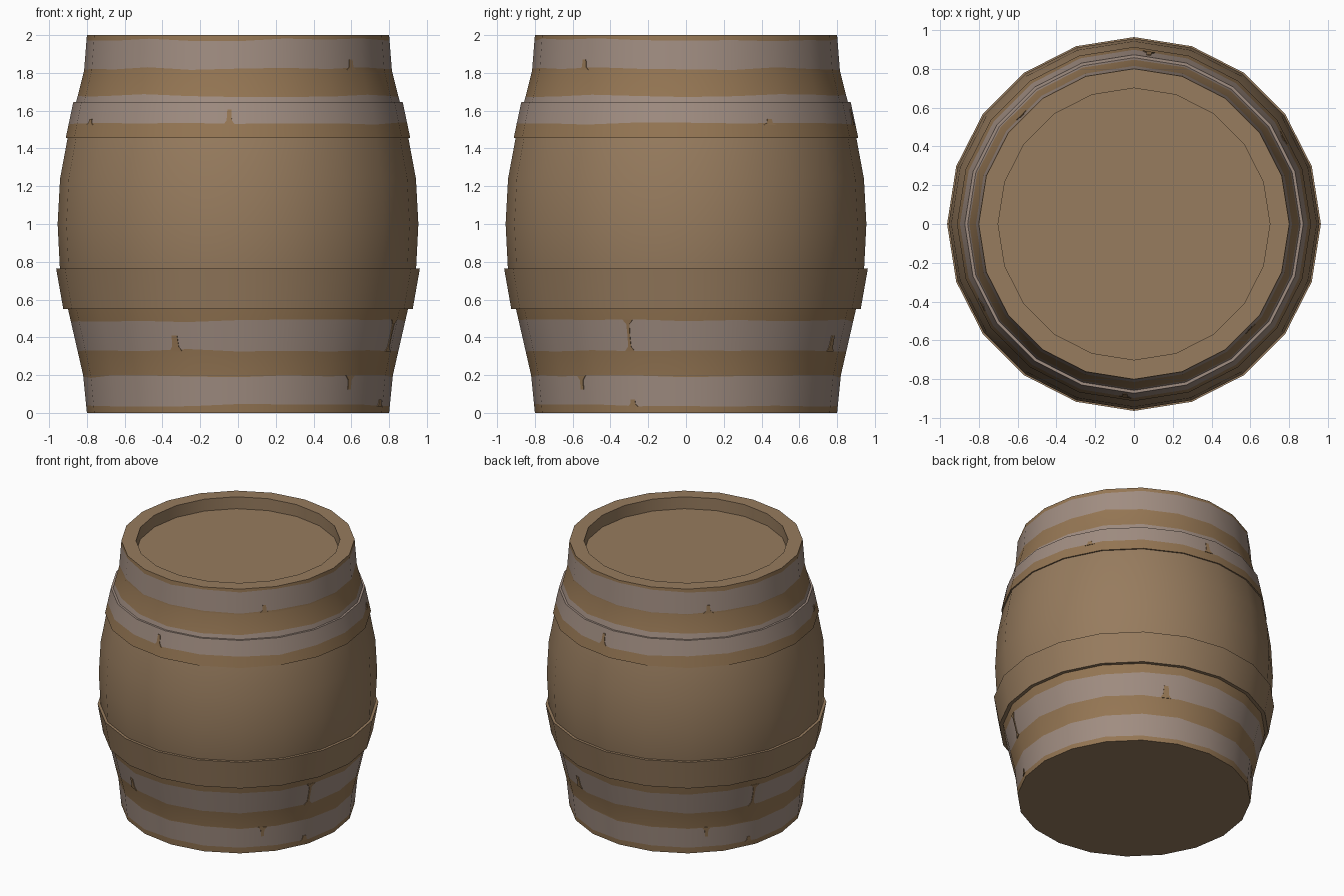
import bpy, bmesh, math, random

if "Cube" in bpy.data.objects:
    bpy.data.objects.remove(bpy.data.objects["Cube"])

random.seed(4)
SIDES = 20
STEP = 2 * math.pi / SIDES


def material(name, r, g, b):
    m = bpy.data.materials.new(name)
    m.diffuse_color = (r, g, b, 1)
    m.use_nodes = True
    m.node_tree.nodes["Principled BSDF"].inputs["Base Color"].default_value = m.diffuse_color
    return m


MATS = [material("brown wood", 0.309, 0.200, 0.112),
        material("ochre wood", 0.300, 0.182, 0.088),
        material("worn grey paint", 0.352, 0.266, 0.220)]
WOOD, OCHRE, GREY = 0, 1, 2

# outer profiles as (z, radius)
STAVES = [(0, 0.80), (0.20, 0.82), (0.55, 0.90), (0.765, 0.943), (1.0, 0.955),
          (1.24, 0.942), (1.455, 0.902), (1.645, 0.857), (1.81, 0.815), (2.0, 0.80)]
UPPER = [(1.455, 0.912), (1.645, 0.872)]
LOWER = [(0.55, 0.925), (0.765, 0.963)]


def radius(profile, z):
    for (z0, r0), (z1, r1) in zip(profile, profile[1:]):
        if z <= z1:
            return r0 + (r1 - r0) * (z - z0) / (z1 - z0)
    return profile[-1][1]


def finish(bm, name):
    bmesh.ops.recalc_face_normals(bm, faces=bm.faces)
    me = bpy.data.meshes.new(name)
    bm.to_mesh(me)
    bm.free()
    ob = bpy.data.objects.new(name, me)
    bpy.context.collection.objects.link(ob)
    for m in MATS:
        me.materials.append(m)
    bpy.ops.object.select_all(action='DESELECT')
    ob.select_set(True)
    bpy.context.view_layer.objects.active = ob
    bpy.ops.object.shade_smooth_by_angle(angle=math.radians(32))
    return ob


def lathe(name, profile, edges, inner, rule, capped=False):
    """Spin a profile; 'edges' are ragged paint lines, 'inner' extra (z, r) rings."""
    bm = bmesh.new()
    rings, heights = [], []

    def add(z, r=None, ragged=False):
        ring = []
        for i in range(SIDES):
            zz = z + (random.uniform(-0.008, 0.008) if ragged else 0)
            rr = radius(profile, zz) if r is None else r
            ring.append(bm.verts.new((rr * math.cos(i * STEP), rr * math.sin(i * STEP), zz)))
        rings.append(ring)
        heights.append(z)

    for z in sorted([p[0] for p in profile] + edges):
        add(z, ragged=z in edges)
    for z, r in inner:
        add(z, r)
    count = len(rings)
    for k in range(count if not capped else count - 1):
        a, b = rings[k], rings[(k + 1) % count]
        mid = (heights[k] + heights[(k + 1) % count]) / 2
        outer = k < count - len(inner) - 1
        for i in range(SIDES):
            j = (i + 1) % SIDES
            f = bm.faces.new((a[i], a[j], b[j], b[i]))
            f.material_index = rule(mid) if outer else WOOD
            if not outer and not capped and k == count - len(inner) - 1:
                f.material_index = rule(heights[k])
    if capped:
        bm.faces.new(rings[0])
        bm.faces.new(rings[-1])
    return finish(bm, name)


def stripes(z):
    for lo, hi in ((0.04, 0.192), (0.33, 0.488), (1.53, 1.68), (1.822, 1.975)):
        if lo < z < hi:
            return GREY
    return WOOD if 0.55 < z < 1.455 else OCHRE


# barrel body with recessed lid
lathe("barrel_body", STAVES,
      [0.04, 0.192, 0.33, 0.488, 1.68, 1.822, 1.975],
      [(2.0, 0.70), (1.91, 0.70)], stripes, capped=True)

# hoops, closed rings that sink into the body
lathe("upper_hoop", UPPER, [1.53], [(1.645, 0.845), (1.455, 0.89)], stripes)
lathe("lower_hoop", LOWER, [], [(0.765, 0.93), (0.55, 0.885)], lambda z: WOOD)


# paint chips: thin tapered plates lying on the facets
def chip(bm, profile, angle, z0, z1, wide, tip):
    def spot(a, z, lift):
        r = (radius(profile, z) * math.cos(STEP / 2)
             / math.cos(a % STEP - STEP / 2)) + lift
        return bm.verts.new((r * math.cos(a), r * math.sin(a), z))

    a = math.radians(angle)
    zm = z0 + (z1 - z0) * 0.3
    outline = [(a - wide, z0), (a + wide, z0), (a + tip * 1.3, zm),
               (a + tip, z1), (a - tip, z1), (a - tip * 1.3, zm)]
    front = [spot(t, z, 0.004) for t, z in outline]
    back = [spot(t, z, -0.003) for t, z in outline]
    bm.faces.new(front)
    bm.faces.new(back[::-1])
    for i in range(6):
        j = (i + 1) % 6
        bm.faces.new((front[i], back[i], back[j], front[j]))


bm = bmesh.new()
for turn in (0, 178):  # the wear repeats on the opposite side
    for prof, ang, z0, z1, w, t in (
            (STAVES, -42, 1.815, 1.872, 0.042, 0.014),
            (UPPER, -93, 1.525, 1.605, 0.035, 0.012),
            (UPPER, 30, 1.525, 1.555, 0.040, 0.015),
            (STAVES, -113, 0.325, 0.41, 0.045, 0.018),
            (STAVES, -20.5, 0.325, 0.41, 0.035, 0.008),
            (STAVES, -20.5, 0.495, 0.41, 0.035, 0.008),
            (STAVES, -43, 0.198, 0.125, 0.040, 0.012),
            (STAVES, -20.5, 0.035, 0.072, 0.035, 0.015)):
        chip(bm, prof, ang + turn, z0, z1, w, t)
for f in bm.faces:
    f.material_index = OCHRE
finish(bm, "paint_chips")
